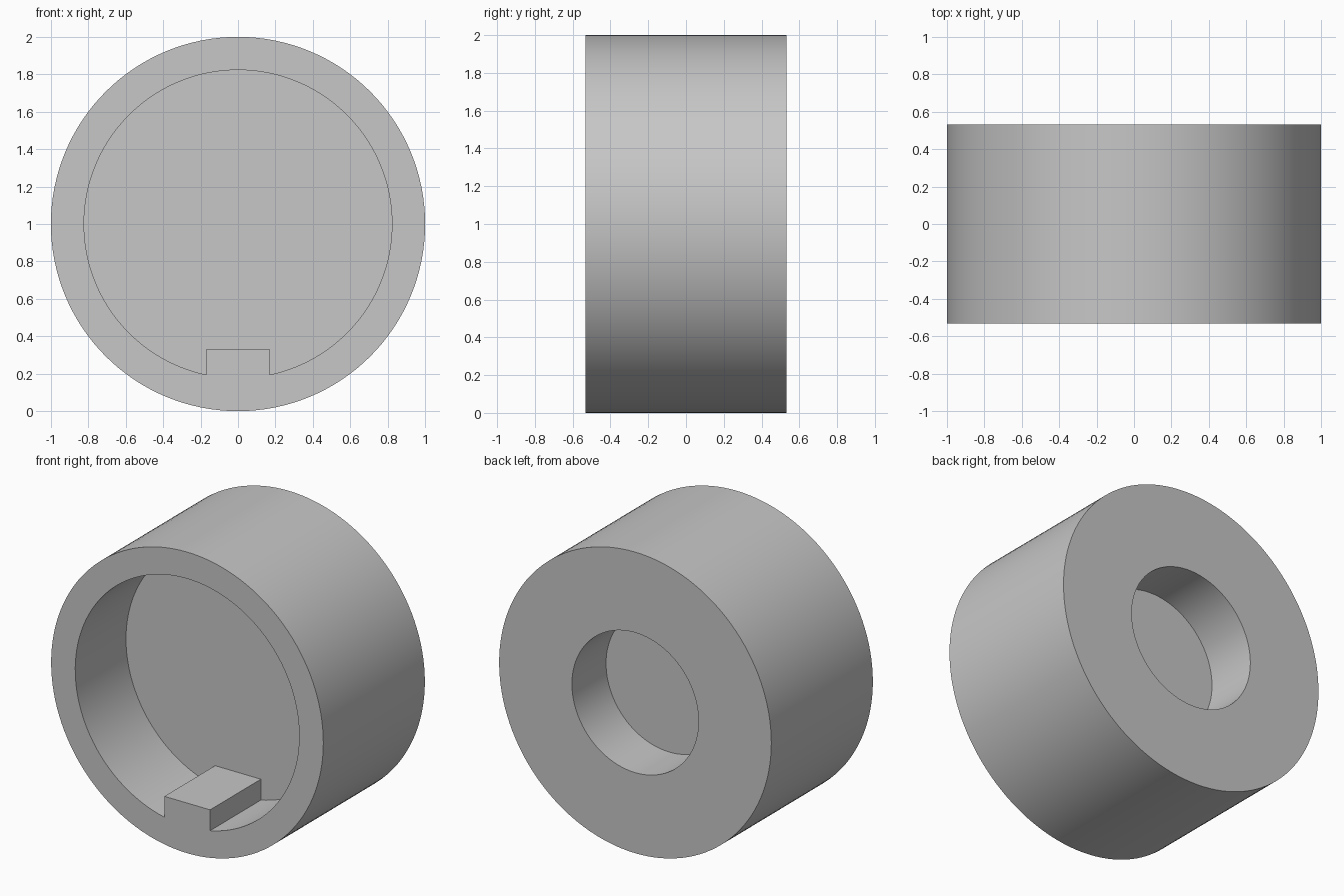
import bpy, bmesh, math

cube = bpy.data.objects.get("Cube")
if cube:
    bpy.data.objects.remove(cube, do_unlink=True)

SEGMENTS = 128
HALF = 0.533          # half the length along y
CENTRE_Z = 1.0

grey = bpy.data.materials.new("light_grey")
grey.use_nodes = True
colour = (0.57, 0.57, 0.57, 1)
grey.diffuse_color = colour
grey.node_tree.nodes["Principled BSDF"].inputs["Base Color"].default_value = colour


def circle(radius, start=0.0, sweep=math.tau, count=SEGMENTS, closed=True):
    """Points of an arc around the ring axis, as (x, z)."""
    steps = count if closed else count - 1
    angles = [start + sweep * i / steps for i in range(count)]
    return [(radius * math.cos(a), CENTRE_Z + radius * math.sin(a)) for a in angles]


def extrude_profile(name, points, y0, y1):
    """Solid made by extruding an (x, z) outline from y0 to y1."""
    bm = bmesh.new()
    face = bm.faces.new([bm.verts.new((x, y0, z)) for x, z in points])
    result = bmesh.ops.extrude_face_region(bm, geom=[face])
    moved = [v for v in result["geom"] if isinstance(v, bmesh.types.BMVert)]
    bmesh.ops.translate(bm, verts=moved, vec=(0, y1 - y0, 0))
    bmesh.ops.recalc_face_normals(bm, faces=bm.faces)
    mesh = bpy.data.meshes.new(name)
    bm.to_mesh(mesh)
    bm.free()
    mesh.materials.append(grey)
    obj = bpy.data.objects.new(name, mesh)
    bpy.context.collection.objects.link(obj)
    return obj


# Outer cylinder
body = extrude_profile("keyed_cap", circle(1.0), -HALF, HALF)

# Front pocket outline: a circle interrupted by the rectangular key
pocket_r, key_half, key_top = 0.823, 0.168, 0.333
gap = math.asin(key_half / pocket_r)
pocket = circle(pocket_r, -math.pi / 2 + gap, math.tau - 2 * gap, closed=False)
pocket += [(-key_half, key_top), (key_half, key_top)]
pocket_cutter = extrude_profile("pocket_cutter", pocket, -HALF - 0.2, 0.0)

# Blind bore in the back
bore_cutter = extrude_profile("bore_cutter", circle(0.465), HALF - 0.358, HALF + 0.2)

bpy.ops.object.select_all(action="DESELECT")
bpy.context.view_layer.objects.active = body
body.select_set(True)
for cutter in (pocket_cutter, bore_cutter):
    cutter.hide_render = True
    mod = body.modifiers.new(cutter.name, "BOOLEAN")
    mod.operation = "DIFFERENCE"
    mod.solver = "EXACT"
    mod.object = cutter
    bpy.ops.object.modifier_apply(modifier=mod.name)
    bpy.data.objects.remove(cutter, do_unlink=True)

bpy.ops.object.shade_smooth_by_angle(angle=math.radians(30))
